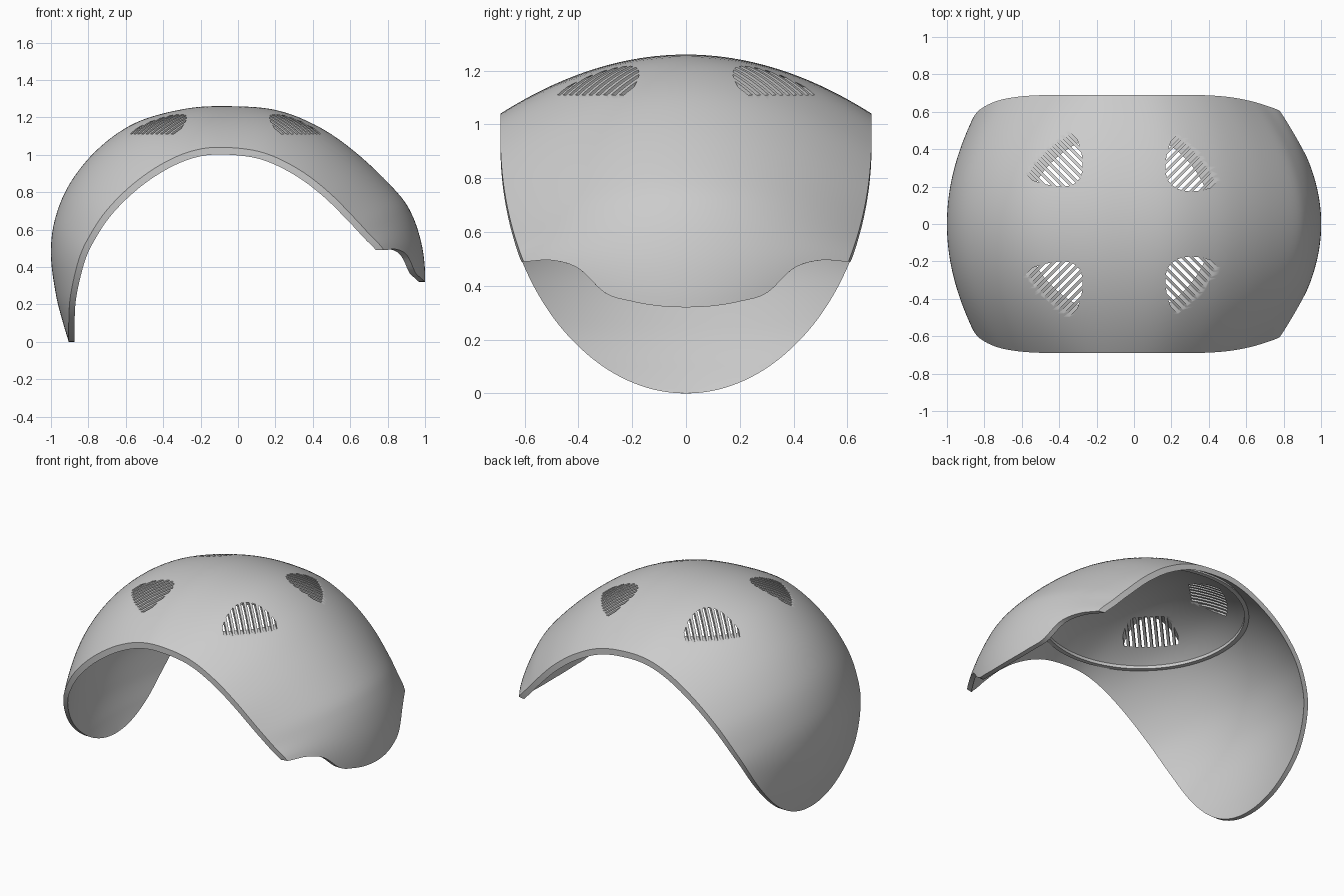
import bpy, bmesh, math
from mathutils import Vector

cube = bpy.data.objects.get("Cube")
if cube:
    bpy.data.objects.remove(cube, do_unlink=True)

grey = bpy.data.materials.new("light_grey")
grey.use_nodes = True
grey.diffuse_color = (0.6, 0.6, 0.6, 1)
grey.node_tree.nodes["Principled BSDF"].inputs["Base Color"].default_value = (0.6, 0.6, 0.6, 1)

# Outer arch along the middle (x, z), and the matching open rim (x, z)
CREST = [(-.905, 0), (-.935, .1), (-.973, .25), (-1, .46), (-.98, .65), (-.9, .845),
         (-.75, 1.03), (-.55, 1.17), (-.3, 1.243), (-.08, 1.26), (.2, 1.24), (.44, 1.145),
         (.65, .995), (.85, .8), (.93, .68), (.98, .53), (1, .38), (.995, .24), (.97, .12)]
RIM = [(-.905, 0), (-.905, .1), (-.895, .25), (-.848, .45), (-.783, .585), (-.695, .712),
       (-.56, .845), (-.4, .955), (-.24, 1.022), (-.08, 1.04), (.13, 1.013), (.32, .925),
       (.48, .805), (.62, .665), (.7, .578), (.78, .49), (.82, .38), (.83, .26), (.83, .16)]
# Lower edge of the short side: (distance from the middle, height), evenly spaced
EDGE = [(0, .32), (.1, .325), (.2, .342), (.3, .373), (.4, .465), (.5, .495), (.6, .49)]


def spline(pts, t):
    """Smooth curve through pts, t from 0 to 1."""
    n = len(pts) - 1
    i = min(int(t * n), n - 1)
    k = t * n - i
    a, b, c, d = (Vector(pts[max(0, min(n, i + j))]) for j in (-1, 0, 1, 2))
    return b + (c - a) * (k / 2) + (2 * a - 5 * b + 4 * c - d) * (k * k / 2) \
        + (3 * b - a - 3 * c + d) * (k ** 3 / 2)


def outer(t, f):
    """Point on the outside: t runs along the arch, f across it from -1 to 1."""
    c, r = spline(CREST, t), spline(RIM, t)
    depth = max(0, min(1, 1 - r.y / .95))
    half = .69 * math.sqrt(1 - depth * depth)
    p = c.lerp(r, f * f)
    return Vector((p.x, f * half, p.y))


def inner(t, f):
    """Point on the inside, moved inwards within its upright slice."""
    p = outer(t, f)
    along = outer(min(1, t + .015), f) - outer(max(0, t - .015), f)
    n = Vector((along.z, 0, -along.x)).normalized()
    n.z *= min(1, max(0, p.z / .4))
    return p + n * (.03 + .008 * p.z)


def end_of_column(surface, f):
    lo, hi = .6, 1.0
    for _ in range(30):
        mid = (lo + hi) / 2
        p = surface(mid, f)
        if p.z > spline(EDGE, min(1, abs(p.y) / .6)).y:
            lo = mid
        else:
            hi = mid
    return lo


def make_object(name, bm):
    mesh = bpy.data.meshes.new(name)
    bm.to_mesh(mesh)
    bm.free()
    mesh.materials.append(grey)
    obj = bpy.data.objects.new(name, mesh)
    bpy.context.collection.objects.link(obj)
    return obj


def select_only(obj):
    bpy.ops.object.select_all(action='DESELECT')
    obj.select_set(True)
    bpy.context.view_layer.objects.active = obj


# Dome shell: outside and inside sheets joined along the rim
ROWS, COLS = 110, 72
bm = bmesh.new()
sheets = []
for surface in (outer, inner):
    columns = []
    for j in range(COLS + 1):
        f = 2 * j / COLS - 1
        end = end_of_column(surface, f)
        columns.append([bm.verts.new(surface(end * (i / ROWS) ** 1.4, f)) for i in range(ROWS + 1)])
    for a, b in zip(columns, columns[1:]):
        for i in range(ROWS):
            bm.faces.new((a[i], a[i + 1], b[i + 1], b[i]))
    sheets.append(columns)
out_cols, in_cols = sheets
for j in (0, COLS):
    a, b = out_cols[j], in_cols[j]
    for i in range(ROWS):
        bm.faces.new((a[i], a[i + 1], b[i + 1], b[i]))
for j in range(COLS):
    bm.faces.new((out_cols[j][ROWS], out_cols[j + 1][ROWS], in_cols[j + 1][ROWS], in_cols[j][ROWS]))
bmesh.ops.remove_doubles(bm, verts=bm.verts, dist=1e-5)
bmesh.ops.recalc_face_normals(bm, faces=bm.faces)
shell = make_object("dome_shell", bm)

# Four vents, each a row of upright slots under a rounded outline
SLOTS, PITCH, WIDTH, BASE = 10, .034, .018, 1.11
bm = bmesh.new()
for sx, x0 in ((-1, -.08), (1, -.015)):
    for sy in (-1, 1):
        out = Vector((sx, sy, 0)).normalized()
        side = Vector((-out.y, out.x, 0))
        for k in range(SLOTS):
            u = (k - (SLOTS - 1) / 2) * PITCH
            ring = []
            for r in (.27, .85):
                for du, top in ((-1, 0), (1, 0), (1, 1), (-1, 1)):
                    w = u + du * WIDTH / 2
                    h = .107 * max(.03, 1 - (w / .175) ** 2) ** .65
                    ring.append(bm.verts.new(Vector((x0, 0, BASE + top * h)) + out * r + side * w))
            bm.faces.new(ring[:4])
            bm.faces.new(ring[7:3:-1])
            for i in range(4):
                n = (i + 1) % 4
                bm.faces.new((ring[i], ring[i + 4], ring[n + 4], ring[n]))
bmesh.ops.recalc_face_normals(bm, faces=bm.faces)
cutter = make_object("vent_cutter", bm)
cutter.hide_render = True
cut = shell.modifiers.new("vents", 'BOOLEAN')
cut.operation = 'DIFFERENCE'
cut.solver = 'EXACT'
cut.object = cutter
select_only(shell)
bpy.ops.object.modifier_apply(modifier="vents")
bpy.data.objects.remove(cutter, do_unlink=True)
bpy.ops.object.shade_smooth_by_angle(angle=math.radians(35))

# Oval lip inside the crown
bm = bmesh.new()
STEPS = 96
section = ((.012, .01), (-.016, .01), (-.016, -.01), (.012, -.01))
loops = []
for i in range(STEPS):
    a = 2 * math.pi * i / STEPS
    loops.append([bm.verts.new((-.07 + (.61 + d) * math.cos(a), (.622 + d) * math.sin(a), 1.035 + h))
                  for d, h in section])
for i in range(STEPS):
    p, q = loops[i], loops[(i + 1) % STEPS]
    for k in range(4):
        n = (k + 1) % 4
        bm.faces.new((p[k], p[n], q[n], q[k]))
bmesh.ops.recalc_face_normals(bm, faces=bm.faces)
lip = make_object("inner_lip", bm)
select_only(lip)
bpy.ops.object.shade_smooth_by_angle(angle=math.radians(35))
